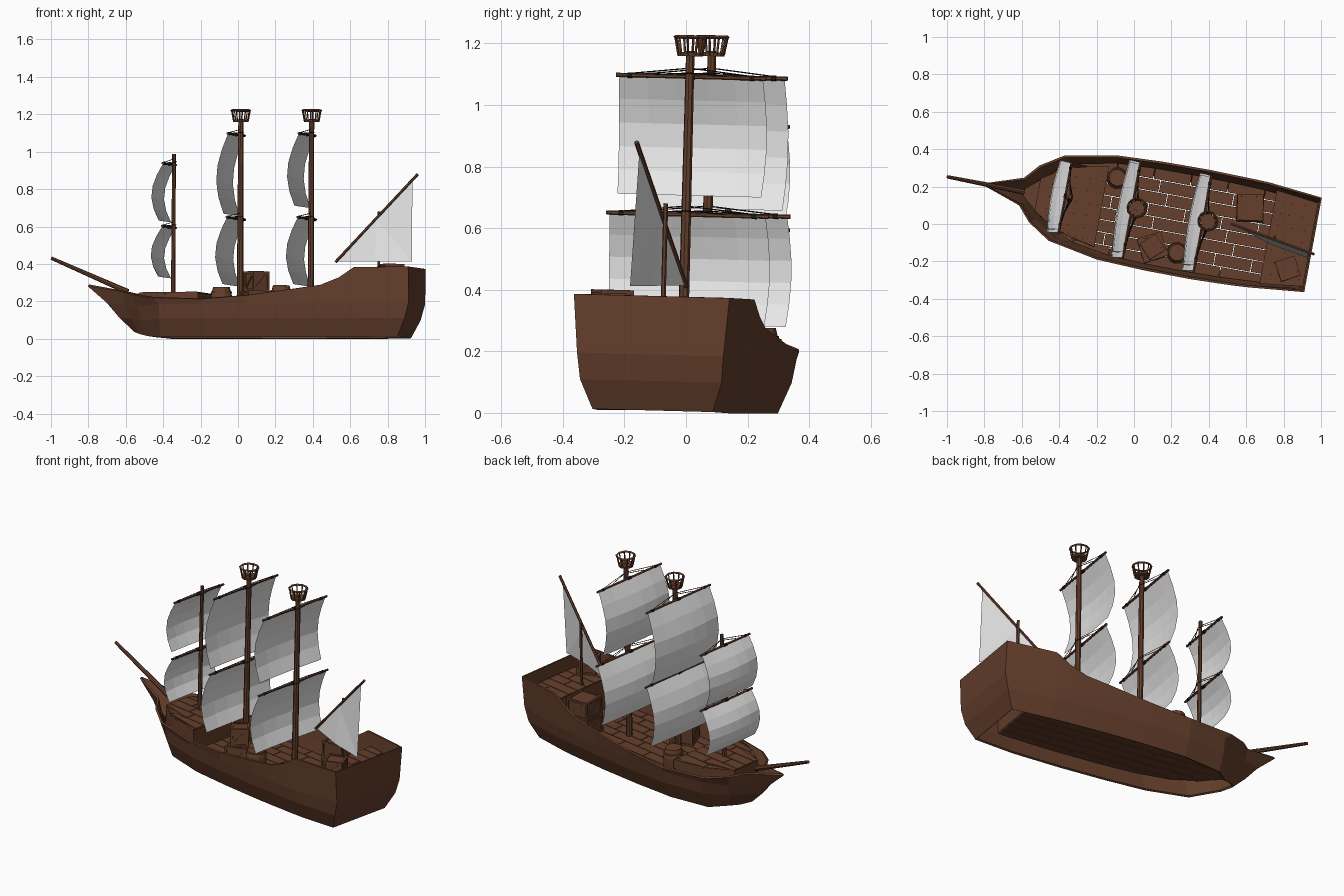
import bpy, bmesh, math
from mathutils import Matrix, Vector

if "Cube" in bpy.data.objects:
    bpy.data.objects.remove(bpy.data.objects["Cube"])

# Ship is built along its own axis (bow at -x), then turned and slightly heeled
M = (Matrix.Translation((0, 0.056, 0.006)) @ Matrix.Rotation(math.radians(-10.5), 4, 'Z')
     @ Matrix.Rotation(math.radians(-1.5), 4, 'X'))
FLOOR = .115


def material(name, col):
    m = bpy.data.materials.new(name)
    m.diffuse_color = (*col, 1)
    m.use_nodes = True
    m.node_tree.nodes["Principled BSDF"].inputs["Base Color"].default_value = m.diffuse_color
    return m


WOOD = material("brown_wood", (0.13, 0.05, 0.025))
SAIL = material("sail_cloth", (0.8, 0.8, 0.8))
ROPE = material("black_rope", (0.012, 0.01, 0.01))


def finish(name, bm, mat, normals=True):
    if normals:
        bmesh.ops.recalc_face_normals(bm, faces=bm.faces)
    me = bpy.data.meshes.new(name)
    bm.to_mesh(me)
    bm.free()
    me.materials.append(mat)
    o = bpy.data.objects.new(name, me)
    bpy.context.collection.objects.link(o)
    o.matrix_world = M
    return o


def tube(bm, a, b, r1, r2=None, n=8):
    a, b = Vector(a), Vector(b)
    d = b - a
    mat = Matrix.Translation((a + b) / 2) @ d.to_track_quat('Z', 'Y').to_matrix().to_4x4()
    bmesh.ops.create_cone(bm, cap_ends=True, segments=n, radius1=r1,
                          radius2=r1 if r2 is None else r2, depth=d.length, matrix=mat)


def box(bm, c, s, frame=Matrix()):
    mat = frame @ Matrix.Translation(c) @ Matrix.Diagonal((*s, 1))
    bmesh.ops.create_cube(bm, size=1, matrix=mat)


def prism(bm, pts, z0, z1):
    lo = [bm.verts.new((x, y, z0)) for x, y in pts]
    hi = [bm.verts.new((x, y, z1)) for x, y in pts]
    bm.faces.new(lo)
    bm.faces.new(hi)
    for i in range(len(pts)):
        j = (i + 1) % len(pts)
        bm.faces.new((lo[i], lo[j], hi[j], hi[i]))


# Hull: stations of (x, half width, z) at the rail, two chines and the open bottom
stations = [
    [(-.814, .004, .28), (-.71, .004, .19), (-.64, .004, .11), (-.56, .004, .035)],
    [(-.61, .07, .245), (-.60, .06, .175), (-.57, .055, .10), (-.52, .05, .02)],
    [(-.54, .15, .228), (-.52, .135, .165), (-.50, .11, .09), (-.47, .08, .008)]]
rail = [(-.42, .227, .209), (-.15, .278, .201), (.1, .289, .22), (.36, .291, .255),
        (.50, .287, .275), (.60, .284, .315), (.68, .28, .37)]
for x, w, z in rail:
    f = max(0, (-x - .15)) * .12
    stations.append([(x, w, z), (x + f, w - .008, .175), (x + f, w - .022, .10), (x + f, w - .065, 0)])
stations.append([(.967, .253, .374), (.967, .238, .185), (.945, .23, .10), (.90, .195, .005)])

bm = bmesh.new()
sides = [[[bm.verts.new((x, s * w, z)) for x, w, z in st] for st in stations] for s in (1, -1)]
for g in sides:
    for a, b in zip(g, g[1:]):
        for k in range(3):
            bm.faces.new((a[k], b[k], b[k + 1], a[k + 1]))
for i in (0, -1):                       # stem and transom
    p, q = sides[0][i], sides[1][i]
    for k in range(3):
        bm.faces.new((p[k], q[k], q[k + 1], p[k + 1]))
hull = finish("hull", bm, WOOD)
mod = hull.modifiers.new("thickness", 'SOLIDIFY')
mod.thickness, mod.offset = .012, 0


def half_width(x, level=1):
    tops = [s[level][:2] for s in stations]
    for (x0, w0), (x1, w1) in zip(tops, tops[1:]):
        if x <= x1:
            return w0 + (w1 - w0) * (x - x0) / (x1 - x0)
    return tops[-1][1]


# Decks made of staggered planks with narrow gaps
def deck(name, x0, x1, z, inset, level=1, gap=.004, solid=False):
    bm = bmesh.new()
    step = .066
    for r in range(-5, 5):
        a, b = r * step + gap / 2, (r + 1) * step - gap / 2
        x = x0
        length = (.11, .2, .15)[r % 3]
        while x < x1 - .005:
            e = min(x + length, x1)
            if x1 - e < .04:
                e = x1
            cl = lambda v, u: max(-half_width(u, level) + inset, min(half_width(u, level) - inset, v))
            p = [(x, cl(a, x)), (e - gap, cl(a, e)), (e - gap, cl(b, e)), (x, cl(b, x))]
            w0, w1 = p[3][1] - p[0][1], p[2][1] - p[1][1]
            if max(w0, w1) > .004:
                p[3] = (x, p[0][1] + max(w0, .001))
                p[2] = (p[2][0], p[1][1] + max(w1, .001))
                prism(bm, p, z - .01, z)
            x, length = e, .2
    if solid:                           # backing layer under the planks
        xs = [x0 + (x1 - x0) * i / 3 for i in range(4)]
        prism(bm, [(u, half_width(u, level) - inset) for u in xs]
              + [(u, inset - half_width(u, level)) for u in reversed(xs)], z - .012, z - .004)
    finish(name, bm, WOOD)


deck("main_deck", -.44, .74, FLOOR, .01, 2)
deck("fore_deck", -.52, -.18, .24, .045, solid=True)
deck("poop_deck", .73, .958, .30, .012, solid=True)

# Bow floor, fore deck sides and step bulkheads
bm = bmesh.new()
for s in (1, -1):
    for a, b in ((-.52, -.4), (-.4, -.18)):
        wa, wb = half_width(a) - .045, half_width(b) - .045
        prism(bm, [(a, s * wa), (b, s * wb), (b, s * (wb - .01)), (a, s * (wa - .01))], FLOOR, .234)
prism(bm, [(-.62, 0), (-.565, .05), (-.49, .11), (-.43, .165), (-.43, -.165), (-.49, -.11),
           (-.565, -.05)], FLOOR - .01, FLOOR)
box(bm, (-.52, 0, .175), (.01, 2 * half_width(-.52) - .09, .12))
box(bm, (-.182, 0, .175), (.01, 2 * half_width(-.18) - .09, .12))
box(bm, (.733, 0, .205), (.01, 2 * half_width(.733) - .03, .18))
finish("bulkheads", bm, WOOD)

# Bowsprit
bm = bmesh.new()
tube(bm, (-1.017, 0, .425), (-.60, 0, .245), .009, .015)
finish("bowsprit", bm, WOOD)


def sail(name, x, hw, z0, z1):
    bm = bmesh.new()
    ni, nj = 5, 5
    rows = []
    for j in range(nj + 1):
        t = j / nj
        row = []
        for i in range(ni + 1):
            s = 2 * i / ni - 1
            bulge = .078 * math.sin(math.pi * .88 * t) * (.8 + .2 * (1 - s * s))
            row.append(bm.verts.new((x - bulge, s * hw * (1 + .03 * math.sin(math.pi * t)),
                                     z0 + (z1 - z0) * t)))
        rows.append(row)
    for a, b in zip(rows, rows[1:]):
        for i in range(ni):
            bm.faces.new((a[i], a[i + 1], b[i + 1], b[i]))
    finish(name, bm, SAIL)


# Masts, each with two yards, two sails and lift ropes
masts = [("fore", -.353, FLOOR, .983, .19, [(.928, .622, .95), (.592, .322, 1)]),
         ("main", .01, FLOOR, 1.17, .258, [(1.086, .657, .92), (.638, .28, 1)]),
         ("rear", .395, FLOOR, 1.17, .258, [(1.086, .70, .92), (.638, .28, 1)])]
for name, x, z0, z1, hw, yards in masts:
    bm = bmesh.new()
    tube(bm, (x, 0, z0), (x, 0, z1), .018 if hw > .22 else .013, .014 if hw > .22 else .01)
    ropes = bmesh.new()
    for k, (zy, zb, f) in enumerate(yards):
        w = hw * f
        yx = x - .025
        tube(bm, (yx, -w - .01, zy), (yx, w + .01, zy), .007, n=6)
        sail("%s_sail_%d" % (name, k + 1), yx, w, zy, zb)
        for s in (1, -1):
            tube(ropes, (x, 0, zy + .028), (yx, s * w * .85, zy + .006), .002, n=4)
            tube(ropes, (x + .015, 0, zy + .012), (yx + .006, s * w * .5, zy + .005), .002, n=4)
            tube(ropes, (yx, s * w * .85 - .008, zy), (yx, s * w * .85 + .008, zy), .009, n=6)
        tube(ropes, (yx, -.012, zy), (yx, .012, zy), .010, n=6)
    finish(name + "_mast_and_yards", bm, WOOD)
    finish(name + "_ropes", ropes, ROPE)
    if hw > .22:                        # crow's nest
        bm = bmesh.new()
        tube(bm, (x, 0, 1.153), (x, 0, 1.166), .042, n=10)
        for i in range(10):
            a, b = math.tau * i / 10, math.tau * (i + 1) / 10
            p = lambda r, t, z: (x + r * math.cos(t), r * math.sin(t), z)
            tube(bm, p(.051, a, 1.215), p(.051, b, 1.215), .006, n=4)
            tube(bm, p(.039, a, 1.158), p(.05, a, 1.215), .004, n=4)
        finish(name + "_lookout", bm, WOOD)

# Stern pole, slanted spar and triangular sail
bm = bmesh.new()
tube(bm, (.763, 0, .295), (.763, 0, .675), .008, n=6)
tube(bm, (.523, .03, .405), (.984, -.061, .872), .008, n=6)
finish("stern_pole_and_spar", bm, WOOD)
bm = bmesh.new()
v = [bm.verts.new(c) for c in ((.535, .028, .408), (.75, -.04, .406), (.957, -.075, .404),
                               (.955, -.056, .84), (.75, -.016, .636))]
for f in ((0, 1, 4), (1, 2, 4), (2, 3, 4)):
    bm.faces.new([v[i] for i in f])
finish("stern_sail", bm, SAIL, False)


# Framed crates
def crate(name, x, y, z, w, h, rot):
    bm = bmesh.new()
    fr = Matrix.Translation((x, y, z)) @ Matrix.Rotation(rot, 4, 'Z')
    t, e = .012, w / 2 - .006
    box(bm, (0, 0, h / 2), (w - .012, w - .012, h - .012), fr)
    for s in (1, -1):
        for q in (1, -1):
            box(bm, (s * e, q * e, h / 2), (t, t, h), fr)
        for zz in (t / 2, h - t / 2):
            box(bm, (s * e, 0, zz), (t, w, t), fr)
            box(bm, (0, s * e, zz), (w, t, t), fr)
    for k in range(4):                  # diagonal braces
        side = fr @ Matrix.Rotation(k * math.pi / 2, 4, 'Z')
        brace = side @ Matrix.Translation((0, e, h / 2)) @ Matrix.Rotation(math.atan2(h, w), 4, 'Y')
        box(bm, (0, 0, 0), (math.hypot(w, h) - .025, .009, .01), brace)
    finish(name, bm, WOOD)


crate("crate_lower", .13, -.165, FLOOR, .135, .13, .5)
crate("crate_upper", .13, -.165, FLOOR + .13, .10, .105, .75)
crate("crate_aft_lower", .605, .137, FLOOR, .145, .11, .15)
crate("crate_aft_upper", .605, .137, FLOOR + .11, .14, .105, .15)
crate("crate_poop", .862, -.15, .30, .11, .09, .5)

# Barrels with hoops
for i, (x, y) in enumerate(((-.122, .165), (.265, -.17))):
    bm = bmesh.new()
    for a, b, r1, r2 in ((0, .05, .045, .058), (.05, .11, .058, .058), (.11, .16, .058, .045)):
        tube(bm, (x, y, FLOOR + a), (x, y, FLOOR + b), r1, r2, 12)
    for z in (.025, .125):
        tube(bm, (x, y, FLOOR + z), (x, y, FLOOR + z + .01), .057, n=12)
    finish("barrel_%d" % (i + 1), bm, WOOD)
